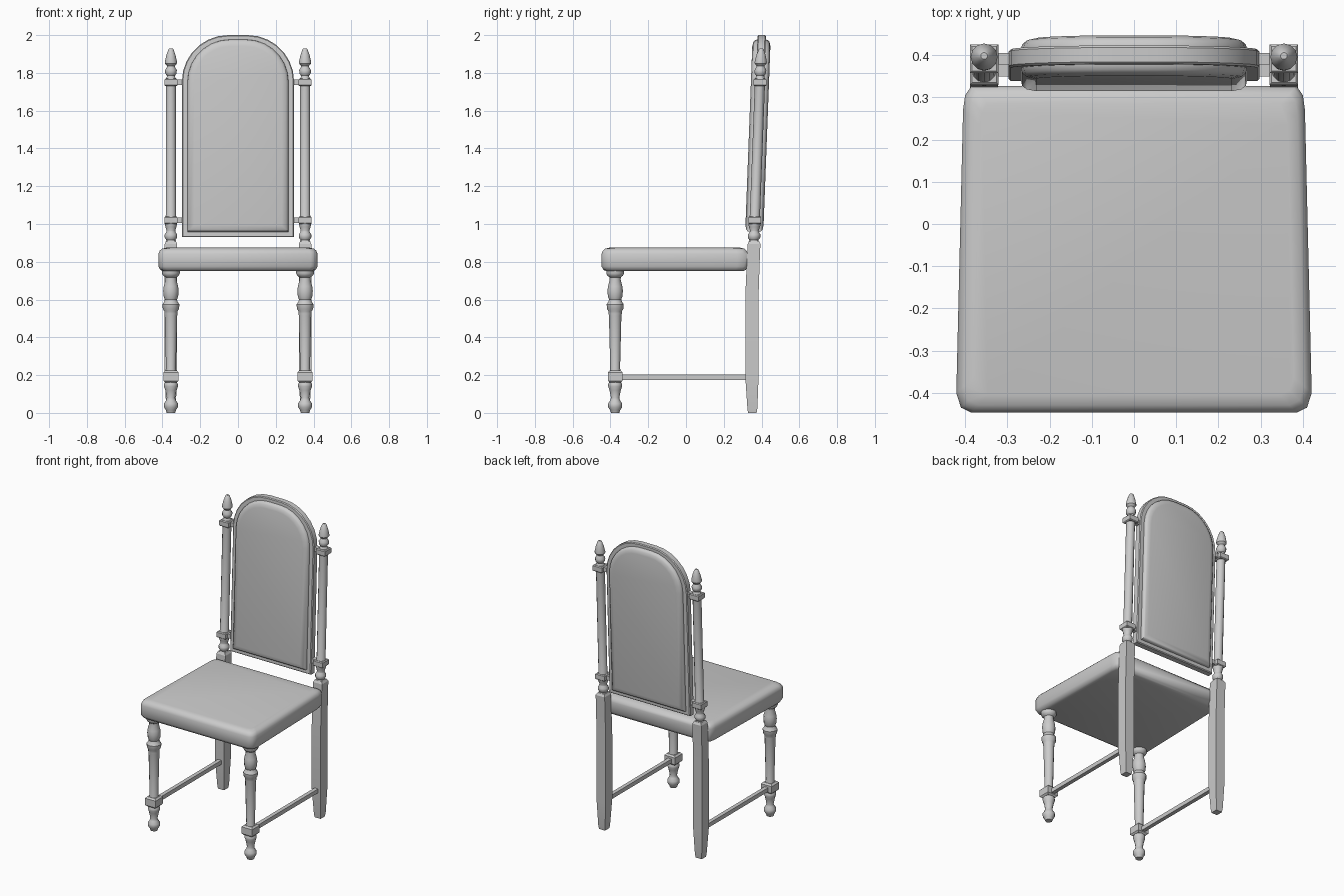
import bpy, bmesh, math
from mathutils import Vector

if "Cube" in bpy.data.objects:
    bpy.data.objects.remove(bpy.data.objects["Cube"])

LEAN = 0.038
LEG_X = 0.355


def back_y(z):
    return 0.36 + (z - 0.92) * LEAN


def loft(name, loops, angle=35):
    """Skin a closed solid through a stack of equal-length loops."""
    bm = bmesh.new()
    rings = [[bm.verts.new(p) for p in loop] for loop in loops]
    n = len(rings[0])
    for a, b in zip(rings, rings[1:]):
        for i in range(n):
            j = (i + 1) % n
            bm.faces.new((a[i], a[j], b[j], b[i]))
    bm.faces.new(rings[0][::-1])
    bm.faces.new(rings[-1])
    bmesh.ops.recalc_face_normals(bm, faces=bm.faces)
    me = bpy.data.meshes.new(name)
    bm.to_mesh(me)
    bm.free()
    ob = bpy.data.objects.new(name, me)
    bpy.context.collection.objects.link(ob)
    bpy.ops.object.select_all(action='DESELECT')
    ob.select_set(True)
    bpy.context.view_layer.objects.active = ob
    bpy.ops.object.shade_smooth_by_angle(angle=math.radians(angle))
    return ob


def turned(name, x, y_of, profile, sides=12):
    loops = []
    for r, z in profile:
        loops.append([(x + r * math.cos(2 * math.pi * i / sides),
                       y_of(z) + r * math.sin(2 * math.pi * i / sides), z)
                      for i in range(sides)])
    return loft(name, loops)


def squared(name, x, sections):
    """Square post: sections are (half width, y min, y max, z)."""
    return loft(name, [[(x - h, a, z), (x + h, a, z), (x + h, b, z), (x - h, b, z)]
                       for h, a, b, z in sections], 20)


def block(name, x, y, h, z0, z1, c=0.01):
    return squared(name, x, [(h - c, y - h + c, y + h - c, z0), (h, y - h, y + h, z0 + c),
                             (h, y - h, y + h, z1 - c), (h - c, y - h + c, y + h - c, z1)])


def arch(w, b, t, r, y, seg=7):
    """Arched outline, leaning with the back posts."""
    pts = [(w, b)]
    pts += [(w - r + r * math.cos(k * math.pi / 2 / seg),
             t - r + r * math.sin(k * math.pi / 2 / seg)) for k in range(seg + 1)]
    pts += [(-x, z) for x, z in reversed(pts)]
    return [(x, back_y(z) + y, z) for x, z in pts]


# seat cushion: tapered outline with rounded rims
half = [(0.385, -0.447), (0.41, -0.435), (0.421, -0.40), (0.405, 0.27), (0.40, 0.305), (0.385, 0.327)]
outline = half + [(-x, y) for x, y in reversed(half)]
rims = [(0.750, 0.025), (0.757, 0.010), (0.775, 0), (0.842, 0), (0.858, 0.006), (0.869, 0.018), (0.875, 0.042)]
loft("seat", [[(x * (1 - d / 0.42), -0.06 + (y + 0.06) * (1 - d / 0.387), z) for x, y in outline]
              for z, d in rims], 50)

# backrest frame and padded panel
frame = [(-0.022, 0.005), (-0.017, 0), (0.017, 0), (0.022, 0.005)]
loft("backrest_frame", [arch(0.297 - d, 0.93 + d, 2.0 - d, 0.245 - d, y) for y, d in frame])
pad = [(0.020, 0), (0.034, 0.003), (0.043, 0.014), (0.048, 0.036)]
pad = [(-y, d) for y, d in reversed(pad)] + pad
loft("backrest_cushion", [arch(0.268 - d, 0.957 + d, 1.977 - d, 0.225 - d, y) for y, d in pad], 50)

front_profile = [(0.022, 0), (0.027, 0.015), (0.037, 0.03), (0.037, 0.05), (0.026, 0.066),
                 (0.022, 0.08), (0.030, 0.12), (0.037, 0.14), (0.037, 0.152), (0.030, 0.165),
                 (0.030, 0.22), (0.026, 0.235), (0.033, 0.515), (0.035, 0.525), (0.035, 0.538),
                 (0.043, 0.55), (0.045, 0.575), (0.036, 0.588), (0.032, 0.60), (0.038, 0.615),
                 (0.041, 0.645), (0.038, 0.67), (0.029, 0.705), (0.030, 0.718),
                 (0.042, 0.727), (0.047, 0.738), (0.047, 0.755)]
post_profile = [(0.030, 0.90), (0.024, 0.915), (0.033, 0.928), (0.033, 0.945), (0.024, 0.958),
                (0.023, 0.965), (0.029, 0.985), (0.033, 1.00), (0.033, 1.03), (0.027, 1.045),
                (0.027, 1.73), (0.030, 1.765), (0.022, 1.778), (0.021, 1.785), (0.030, 1.797),
                (0.031, 1.815), (0.022, 1.83), (0.020, 1.836), (0.032, 1.85), (0.032, 1.86),
                (0.024, 1.895), (0.013, 1.925), (0.008, 1.93)]

for s, side in ((-1, "left"), (1, "right")):
    x = s * LEG_X
    # turned front leg with square joint block
    turned("front_leg_" + side, x, lambda z: -0.375, front_profile)
    block("front_leg_block_" + side, x, -0.375, 0.039, 0.16, 0.225)
    # squared rear leg, bending backwards above the seat
    squared("back_leg_" + side, x,
            [(0.022, 0.328, 0.374, 0), (0.025, 0.325, 0.378, 0.025), (0.033, 0.314, 0.384, 0.19),
             (0.033, 0.314, 0.384, 0.62), (0.033, 0.322, 0.390, 0.80),
             (0.033, 0.327, 0.394, 0.895), (0.025, 0.335, 0.386, 0.91)])
    # turned upper post with finial and joint blocks
    turned("back_post_" + side, x, back_y, post_profile)
    for z, label in ((1.02, "lower"), (1.75, "upper")):
        block(f"back_post_block_{label}_{side}", x, back_y(z), 0.034, z - 0.02, z + 0.02, 0.005)
        # short rail joining post and backrest
        y, a = back_y(z), s * 0.31
        squared(f"back_rail_{label}_{side}", a,
                [(0.03, y - 0.014, y + 0.014, z - 0.014), (0.03, y - 0.014, y + 0.014, z + 0.014)])
    # side stretcher
    squared("side_stretcher_" + side, x, [(0.013, -0.35, 0.33, 0.175), (0.013, -0.35, 0.33, 0.202)])
